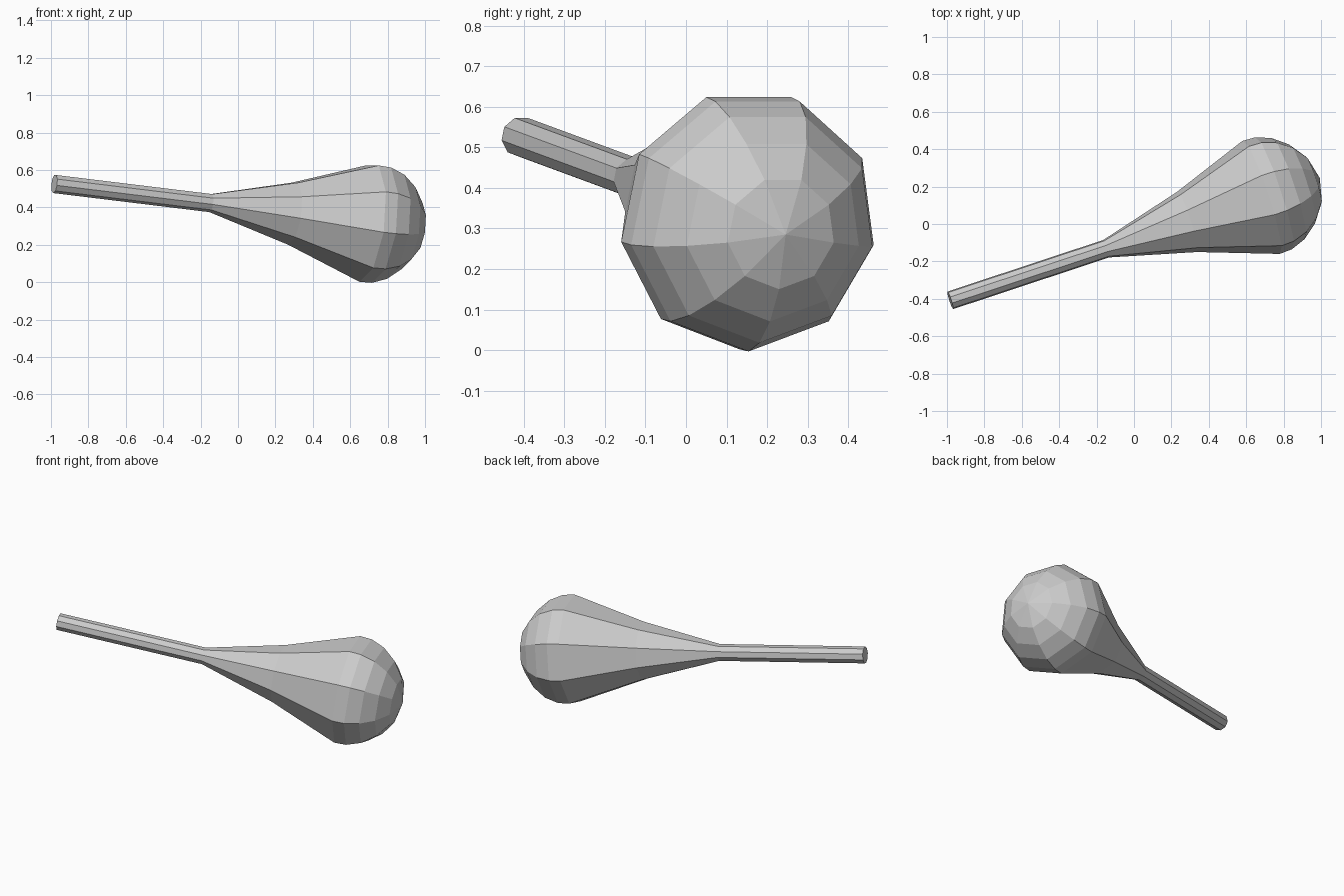
import bpy, bmesh, math
from mathutils import Vector

if "Cube" in bpy.data.objects:
    bpy.data.objects.remove(bpy.data.objects["Cube"])

SIDES = 9
START = Vector((-0.982, -0.408, 0.526))   # centre of the handle end
TIP = Vector((0.993, 0.246, 0.285))       # pole of the rounded head

axis = (TIP - START).normalized()
length = (TIP - START).length
up = (Vector((0, 0, 1)) - axis * axis.z).normalized()
side = up.cross(axis)

# Profile: (distance along the axis, radius)
profile = [(0, 0.05), (0.885, 0.05), (1.345, 0.172), (1.768, 0.323),
           (1.838, 0.32), (1.920, 0.289), (1.997, 0.227), (2.058, 0.14)]

bm = bmesh.new()


def ring(t, r):
    """One nine-sided loop around the axis, with a corner pointing down."""
    c = START + axis * t
    angles = [2 * math.pi * k / SIDES for k in range(SIDES)]
    return [bm.verts.new(c + r * (side * math.sin(a) - up * math.cos(a))) for a in angles]


# Handle, flared neck and rounded head as one lathed skin
rings = [ring(t, r) for t, r in profile]
for a, b in zip(rings, rings[1:]):
    for k in range(SIDES):
        n = (k + 1) % SIDES
        bm.faces.new((a[k], a[n], b[n], b[k]))

# Flat handle end and pointed pole fan
bm.faces.new(rings[0])
pole = bm.verts.new(START + axis * length)
for k in range(SIDES):
    bm.faces.new((rings[-1][k], rings[-1][(k + 1) % SIDES], pole))
bmesh.ops.recalc_face_normals(bm, faces=bm.faces)

mesh = bpy.data.meshes.new("club")
bm.to_mesh(mesh)
bm.free()
bpy.context.collection.objects.link(bpy.data.objects.new("club", mesh))
